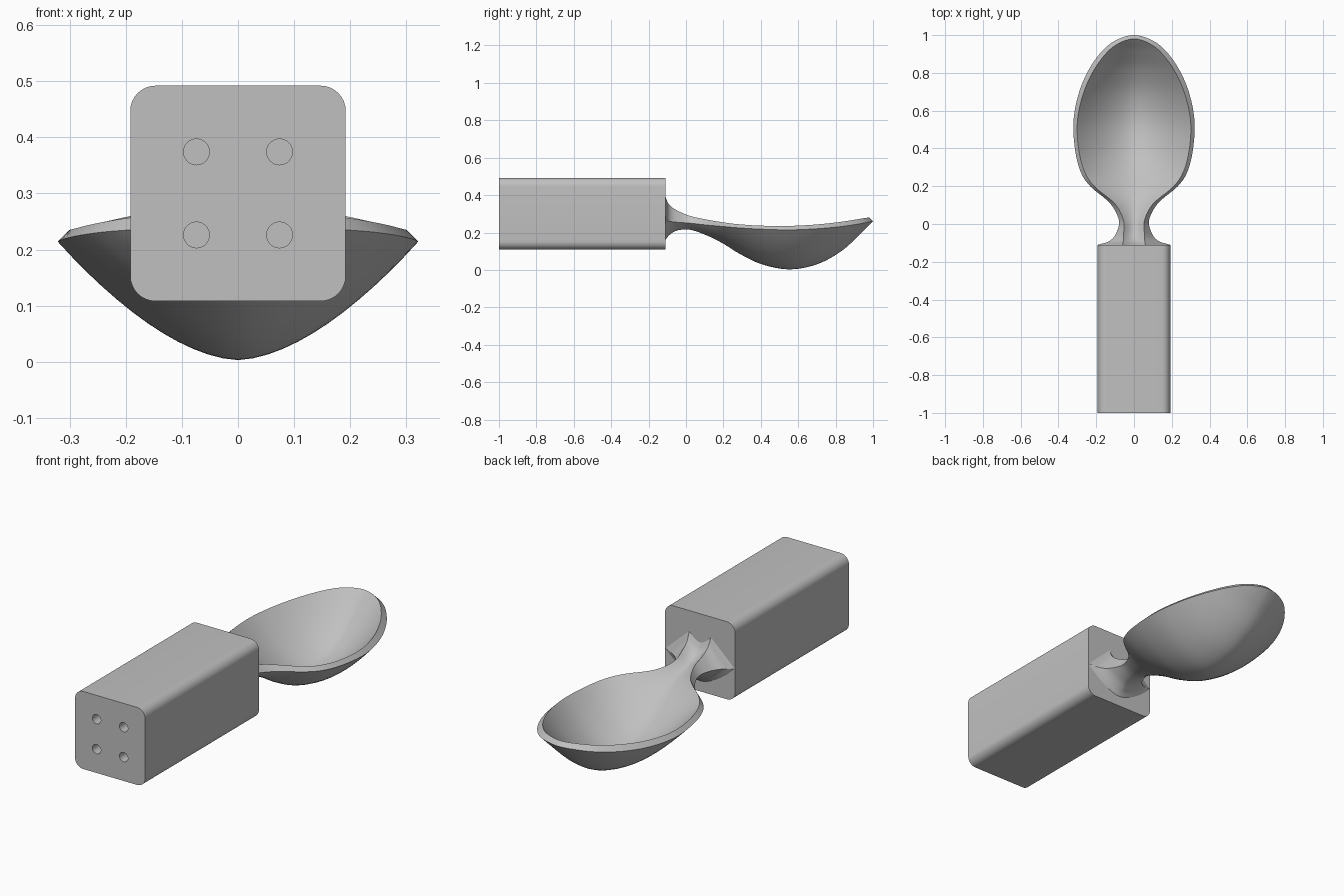
import bpy
import bmesh
from math import radians
from mathutils import Matrix, Vector

default = bpy.data.objects.get("Cube")
if default:
    bpy.data.objects.remove(default, do_unlink=True)

grey = bpy.data.materials.new("plain grey")
grey.use_nodes = True
grey.diffuse_color = (0.53, 0.53, 0.53, 1)
grey.node_tree.nodes["Principled BSDF"].inputs["Base Color"].default_value = grey.diffuse_color


def make_object(name, bm):
    bmesh.ops.recalc_face_normals(bm, faces=bm.faces)
    mesh = bpy.data.meshes.new(name)
    bm.to_mesh(mesh)
    bm.free()
    mesh.materials.append(grey)
    obj = bpy.data.objects.new(name, mesh)
    bpy.context.collection.objects.link(obj)
    return obj


def select_only(obj):
    bpy.ops.object.select_all(action="DESELECT")
    obj.select_set(True)
    bpy.context.view_layer.objects.active = obj


def smooth(obj):
    select_only(obj)
    bpy.ops.object.shade_smooth_by_angle(angle=radians(30))


# Handle: square bar with rounded long edges
HALF, FRONT, BACK, MID_Z = 0.192, -1.0, -0.11, 0.3
bm = bmesh.new()
size = Matrix.Diagonal((2 * HALF, BACK - FRONT, 2 * HALF, 1))
place = Matrix.Translation((0, (FRONT + BACK) / 2, MID_Z))
bmesh.ops.create_cube(bm, size=1, matrix=place @ size)
long_edges = [e for e in bm.edges
              if abs(e.verts[0].co.y - e.verts[1].co.y) > 0.5]
bmesh.ops.bevel(bm, geom=long_edges, offset=0.045, segments=8,
                profile=0.5, affect="EDGES")
handle = make_object("handle", bm)

# Four round holes drilled into the front of the handle
bm = bmesh.new()
for x in (-0.074, 0.074):
    for z in (-0.074, 0.074):
        spot = Matrix.Translation((x, FRONT, MID_Z + z))
        bmesh.ops.create_cone(bm, cap_ends=True, segments=32, radius1=0.023,
                              radius2=0.023, depth=0.5,
                              matrix=spot @ Matrix.Rotation(radians(90), 4, "X"))
cutter = make_object("hole_cutter", bm)
cutter.hide_render = True
drill = handle.modifiers.new("holes", "BOOLEAN")
drill.operation = "DIFFERENCE"
drill.solver = "EXACT"
drill.object = cutter
select_only(handle)
bpy.ops.object.modifier_apply(modifier=drill.name)
bpy.data.objects.remove(cutter, do_unlink=True)
smooth(handle)

# Spoon stations: y, outer half width, outer rim z, underside z,
# inner half width, inner rim z, hollow z
stations = [Vector(row) for row in (
    (-0.11, 0.19, 0.27, 0.16, 0.06, 0.39, 0.35),
    (-0.09, 0.13, 0.26, 0.185, 0.057, 0.35, 0.315),
    (-0.05, 0.095, 0.255, 0.21, 0.055, 0.32, 0.285),
    (0.02, 0.08, 0.25, 0.215, 0.055, 0.29, 0.26),
    (0.11, 0.127, 0.24, 0.185, 0.1, 0.27, 0.225),
    (0.2, 0.232, 0.232, 0.14, 0.205, 0.255, 0.175),
    (0.28, 0.284, 0.225, 0.09, 0.26, 0.245, 0.12),
    (0.4, 0.313, 0.218, 0.032, 0.292, 0.237, 0.06),
    (0.55, 0.32, 0.214, 0.003, 0.3, 0.235, 0.03),
    (0.7, 0.29, 0.22, 0.03, 0.27, 0.242, 0.055),
    (0.83, 0.232, 0.232, 0.1, 0.213, 0.255, 0.125),
    (0.93, 0.155, 0.247, 0.19, 0.14, 0.27, 0.21),
    (0.98, 0.08, 0.257, 0.24, 0.072, 0.278, 0.26),
    (1.0, 0, 0.26, 0.26, 0, 0.28, 0.28),
)]


def spline(rows, steps):
    """Smooth curve through the rows, rounded over at the last one."""
    tail = rows[-2].copy()
    tail[1], tail[4] = -tail[1], -tail[4]
    padded = [2 * rows[0] - rows[1]] + rows + [tail]
    for i in range(1, len(rows)):
        a, b, c, d = padded[i - 1:i + 3]
        for k in range(steps):
            t = k / steps
            yield (b + (c - a) * (t / 2) + (2 * a - 5 * b + 4 * c - d) * (t * t / 2)
                   + (3 * b - a - 3 * c + d) * (t ** 3 / 2))
    yield rows[-1]


def bowl_arc(y, half, rim, low, count=24):
    """Points of one dished cross-section, from left to right."""
    for k in range(count + 1):
        u = 2 * k / count - 1
        yield (u * half, y, low + (rim - low) * abs(u) ** 1.7)


# Spoon: underside, flat rim and hollow lofted as closed rings
bm = bmesh.new()
rings = []
for y, w, rim, low, wi, rim_i, low_i in spline(stations, 6):
    y_inner = BACK + (y - BACK) * 0.982
    points = list(bowl_arc(y, w, rim, low))
    points += reversed(list(bowl_arc(y_inner, wi, rim_i, low_i)))
    rings.append([bm.verts.new(p) for p in points])
for near, far in zip(rings, rings[1:]):
    for i in range(len(near)):
        j = (i + 1) % len(near)
        bm.faces.new((near[i], near[j], far[j], far[i]))
bmesh.ops.remove_doubles(bm, verts=bm.verts, dist=0.0002)
smooth(make_object("spoon_bowl_and_neck", bm))
